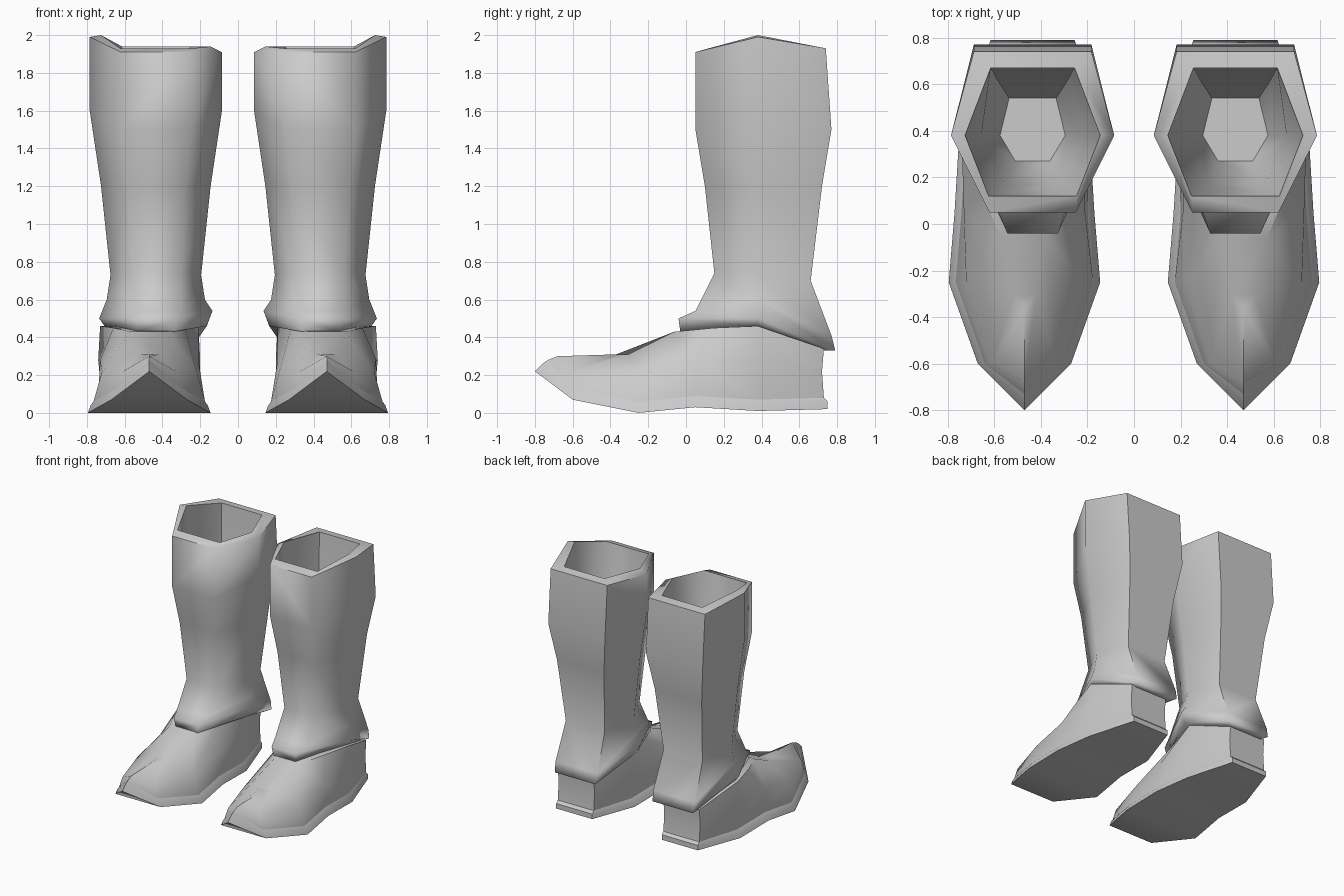
import bpy
import bmesh
import math

cube = bpy.data.objects.get("Cube")
if cube:
    bpy.data.objects.remove(cube, do_unlink=True)

# One plain material for the whole pair
leather_colour = (.6, .6, .6, 1)
leather = bpy.data.materials.new("plain grey leather")
leather.use_nodes = True
leather.diffuse_color = leather_colour
shader = next(node for node in leather.node_tree.nodes if node.type == "BSDF_PRINCIPLED")
shader.inputs["Base Color"].default_value = leather_colour

# Centre lines of one boot; the other boot is its mirror image
foot_centre = .47
shaft_centre = .435
ankle_line = .38
heel_half_width = .16
side_positions = [-.6, -.25, .05, ankle_line]


def closed_ring(inner_side, outer_side):
    """Run along the inner side from front to back, then return along the outer side."""
    return inner_side + list(reversed(outer_side))


def foot_ring(tip, heel, half_widths, heights, inset=0, lift=0, pull=1):
    """Pointed outline of the foot; pull draws the side points toward the ankle."""
    along = [ankle_line + (y - ankle_line) * pull for y in side_positions]
    depths = [tip] + along + [heel]
    widths = [0] + [width - inset for width in half_widths] + [heel_half_width]
    sides = []
    for direction in (-1, 1):
        sides.append([(foot_centre + direction * width, depth, height + lift)
                      for width, depth, height in zip(widths, depths, heights)])
    return closed_ring(*sides)


def shaft_ring(front, back, half_width, heights, front_share=.53, back_share=.72, tilt=0):
    """Six-sided section; tilt raises the outer side point and lowers the inner one."""
    depths = [front, ankle_line, back]
    shares = [front_share, 1, back_share]
    tilts = [0, tilt, 0]
    sides = []
    for direction in (-1, 1):
        sides.append([(shaft_centre + direction * half_width * share, depth,
                       height + direction * lean)
                      for share, depth, height, lean in zip(shares, depths, heights, tilts)])
    return closed_ring(*sides)


def level(height):
    """Equal heights for the front, side and back of a shaft ring."""
    return [height, height, height]


def close_ring(bm, ring):
    """Close a ring with strips running from the inner to the outer side."""
    last = len(ring) - 1
    for i in range(len(ring) // 2 - 1):
        bm.faces.new((ring[i], ring[i + 1], ring[last - i - 1], ring[last - i]))


def build_part(name, rings, sharp_angle):
    """Skin successive rings, close both ends and mirror the part to the other boot."""
    bm = bmesh.new()
    loops = [[bm.verts.new(point) for point in ring] for ring in rings]
    for lower, upper in zip(loops, loops[1:]):
        for i in range(len(lower)):
            # The previous index wraps around the ring
            bm.faces.new((lower[i - 1], lower[i], upper[i], upper[i - 1]))
    close_ring(bm, loops[0])
    close_ring(bm, loops[-1])
    # Merge the doubled point at each toe tip
    bmesh.ops.remove_doubles(bm, verts=bm.verts[:], dist=.001)
    bmesh.ops.recalc_face_normals(bm, faces=bm.faces[:])
    for face in bm.faces:
        face.smooth = True

    mesh = bpy.data.meshes.new(name)
    bm.to_mesh(mesh)
    bm.free()
    mesh.materials.append(leather)
    mesh.set_sharp_from_angle(angle=math.radians(sharp_angle))
    part = bpy.data.objects.new(name, mesh)
    bpy.context.scene.collection.objects.link(part)
    mirror = part.modifiers.new("other boot", "MIRROR")
    mirror.use_mirror_merge = False


# Sole: one outline repeated upward with a growing inset
sole_widths = [.2, .325, .3, .28]
sole_heights = [.22, .07, 0, .03, .01, .02]
sole_bottom = foot_ring(-.8, .75, sole_widths, sole_heights)
sole_top = foot_ring(-.76, .75, sole_widths, sole_heights, inset=.015, lift=.04)
foot_bottom = foot_ring(-.73, .73, sole_widths, sole_heights, inset=.03, lift=.06)
build_part("soles", [sole_bottom, sole_top, foot_bottom], sharp_angle=30)

# Foot: side crease and instep rising to the collar under the cuff
foot_crease = foot_ring(-.68, .72, half_widths=[.14, .25, .26, .27],
                        heights=[.3, .22, .22, .28, .28, .22])
foot_collar = foot_ring(-.36, .73, half_widths=[.05, .1, .19, .26],
                        heights=[.31, .31, .43, .45, .46, .34], pull=.7)
build_part("feet", [foot_bottom, foot_crease, foot_collar], sharp_angle=45)

# Shaft: flared cuff, narrow ankle, wide calf, thick rim and hollow lining
cuff_under = shaft_ring(front=-.03, back=.73, half_width=.27, heights=[.43, .46, .33],
                        front_share=.36, back_share=.6)
cuff_lip = shaft_ring(front=-.04, back=.79, half_width=.3, heights=[.5, .52, .33],
                      front_share=.36, back_share=.6, tilt=-.02)
flare = shaft_ring(front=.05, back=.77, half_width=.26, heights=[.54, .6, .41])
ankle = shaft_ring(front=.15, back=.66, half_width=.24, heights=[.74, .73, .7])
shin = shaft_ring(front=.1, back=.72, half_width=.29, heights=level(1.2))
calf = shaft_ring(front=.05, back=.77, half_width=.35, heights=[1.5, 1.6, 1.5])
rim_outer = shaft_ring(front=.05, back=.74, half_width=.35, heights=[1.91, 1.95, 1.93],
                       tilt=.04)
rim_inner = shaft_ring(front=.12, back=.67, half_width=.29, heights=[1.93, 1.97, 1.94],
                       front_share=.65, back_share=.62, tilt=.03)
lining_middle = shaft_ring(front=.17, back=.63, half_width=.22, heights=level(1.2))
lining_floor = shaft_ring(front=.27, back=.54, half_width=.14, heights=level(.8))
build_part("shafts", [cuff_under, cuff_lip, flare, ankle, shin, calf, rim_outer,
                      rim_inner, lining_middle, lining_floor], sharp_angle=72)
